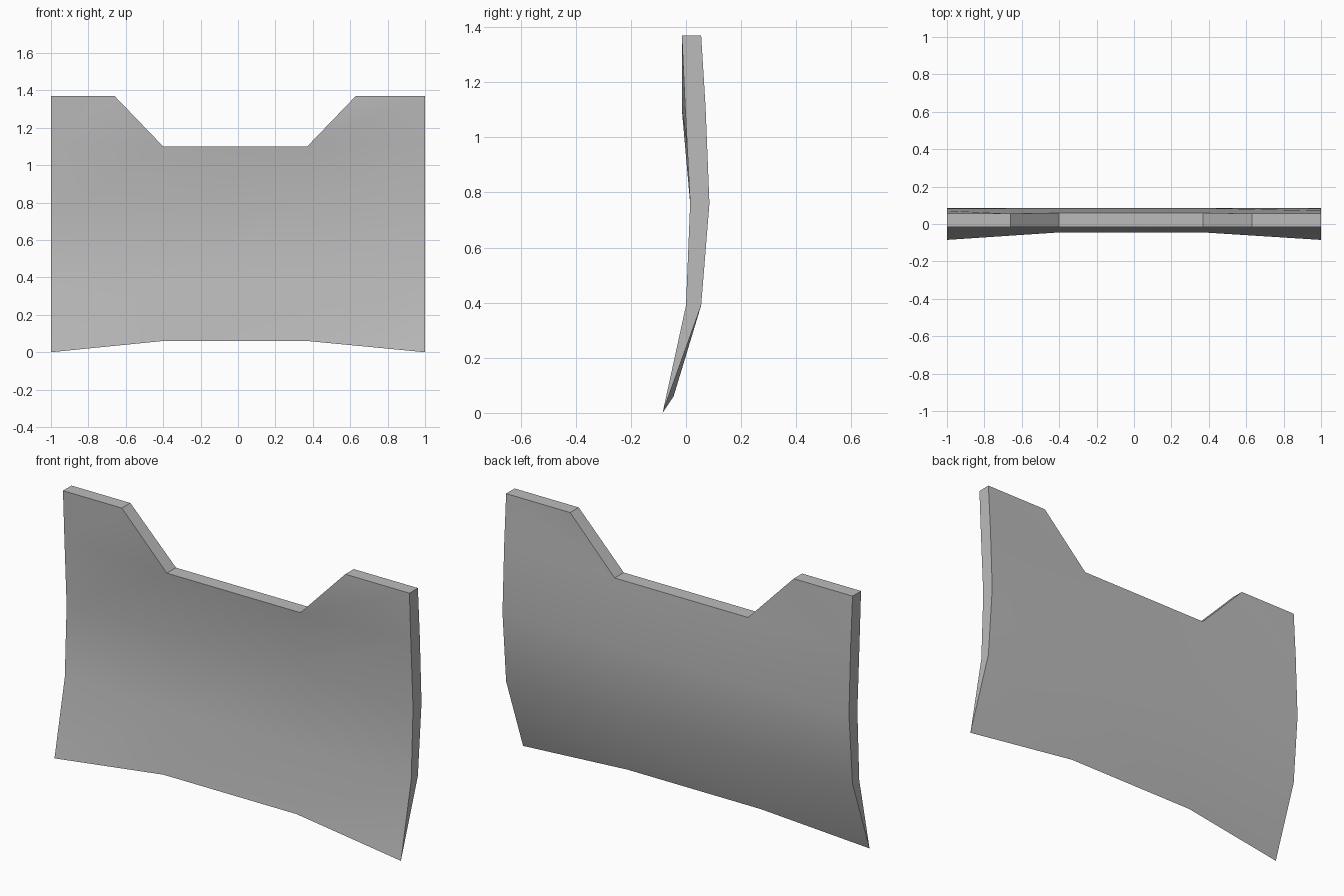
import bpy
import bmesh

# Remove the default cube
cube = bpy.data.objects.get("Cube")
if cube:
    bpy.data.objects.remove(cube, do_unlink=True)

# Plain grey finish
grey = bpy.data.materials.new("grey")
grey.use_nodes = True
colour = (0.5, 0.5, 0.5, 1)
grey.diffuse_color = colour
grey.node_tree.nodes["Principled BSDF"].inputs["Base Color"].default_value = colour

# Columns of the panel, and the narrower tops of its two horns
COLUMNS = (-1, -0.4, 0.37, 1)
HORN_TOPS = (-1, -0.66, 0.63, 1)

# Rows: outer z, inner z, outer front y, inner front y, outer back y, inner back y
ROWS = (
    (0, 0.06, -0.085, -0.045, -0.085, -0.045),
    (0.39, 0.39, 0, 0, 0.055, 0.055),
    (0.76, 0.76, 0.015, 0.035, 0.085, 0.085),
    (1.11, 1.1, -0.003, -0.015, 0.071, 0.06),
    (1.37, 1.37, -0.015, -0.015, 0.055, 0.055),
)


def make_skin(bm, side, shared_bottom=None):
    """Add one curved skin, leaving the notch open between the horns."""
    grid = []
    for r, row in enumerate(ROWS):
        if r == 0 and shared_bottom:
            grid.append(shared_bottom)
            continue
        xs = HORN_TOPS if r == len(ROWS) - 1 else COLUMNS
        grid.append([bm.verts.new((x, row[side + (c in (1, 2))], row[c in (1, 2)]))
                     for c, x in enumerate(xs)])
    for r in range(len(ROWS) - 1):
        for c in range(len(COLUMNS) - 1):
            if r == len(ROWS) - 2 and c == 1:
                continue
            a, b = grid[r][c], grid[r][c + 1]
            d, e = grid[r + 1][c], grid[r + 1][c + 1]
            bm.faces.new((a, b, e))
            bm.faces.new((a, e, d))
    return grid


bm = bmesh.new()
front = make_skin(bm, 2)
rim = [e for e in bm.edges if e.is_boundary]
back = make_skin(bm, 4, front[0])

# Rim joining the skins, tapering to a sharp bottom edge
partner = {f: b for fr, br in zip(front, back) for f, b in zip(fr, br)}
for edge in rim:
    a, b = edge.verts
    loop = list(dict.fromkeys((a, b, partner[b], partner[a])))
    if len(loop) > 2:
        bm.faces.new(loop)
bmesh.ops.recalc_face_normals(bm, faces=bm.faces)

mesh = bpy.data.meshes.new("curved_panel")
bm.to_mesh(mesh)
bm.free()
mesh.materials.append(grey)
panel = bpy.data.objects.new("curved_panel", mesh)
bpy.context.collection.objects.link(panel)

# Soft shading across the skins, crisp rim
bpy.ops.object.select_all(action="DESELECT")
panel.select_set(True)
bpy.context.view_layer.objects.active = panel
bpy.ops.object.shade_smooth_by_angle(angle=0.6)
